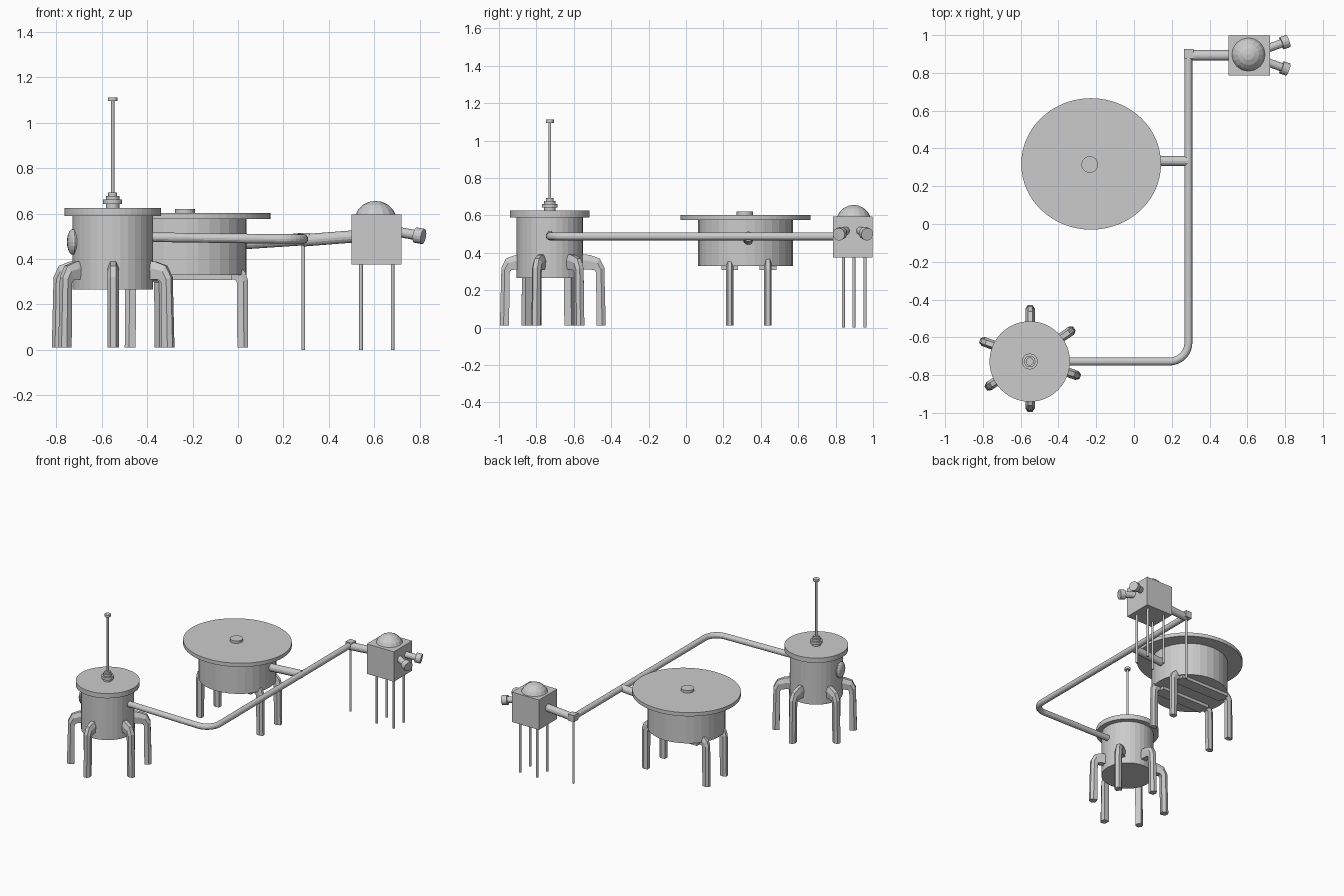
import bpy, bmesh, math
from mathutils import Vector, Matrix

if "Cube" in bpy.data.objects:
    bpy.data.objects.remove(bpy.data.objects["Cube"])


def finish(name, bm):
    bmesh.ops.recalc_face_normals(bm, faces=bm.faces)
    me = bpy.data.meshes.new(name)
    bm.to_mesh(me)
    bm.free()
    ob = bpy.data.objects.new(name, me)
    bpy.context.collection.objects.link(ob)
    return ob


def rod(name, a, b, r, sides=16):
    """Closed cylinder between two points."""
    a, b = Vector(a), Vector(b)
    d = b - a
    bm = bmesh.new()
    m = Matrix.Translation((a + b) / 2) @ d.to_track_quat('Z', 'Y').to_matrix().to_4x4()
    bmesh.ops.create_cone(bm, cap_ends=True, segments=sides, radius1=r, radius2=r,
                          depth=d.length, matrix=m)
    return finish(name, bm)


def drum(name, x, y, z0, z1, rx, ry=None, sides=48):
    """Upright round or oval drum."""
    bm = bmesh.new()
    m = Matrix.Translation((x, y, (z0 + z1) / 2)) @ Matrix.Diagonal((rx, ry or rx, z1 - z0, 1))
    bmesh.ops.create_cone(bm, cap_ends=True, segments=sides, radius1=1, radius2=1,
                          depth=1, matrix=m)
    return finish(name, bm)


def box(name, lo, hi):
    lo, hi = Vector(lo), Vector(hi)
    bm = bmesh.new()
    bmesh.ops.create_cube(bm, size=1, matrix=Matrix.Translation((lo + hi) / 2)
                          @ Matrix.Diagonal((*(hi - lo), 1)))
    return finish(name, bm)


def ball(name, c, scale, rot=0, u=16, v=10):
    bm = bmesh.new()
    bmesh.ops.create_uvsphere(bm, u_segments=u, v_segments=v, radius=1,
                              matrix=Matrix.Translation(c) @ Matrix.Rotation(rot, 4, 'Z')
                              @ Matrix.Diagonal((*scale, 1)))
    return finish(name, bm)


def bent_leg(name, x, y, angle, outer, inner, width):
    """Elbowed leg: chamfered section swept along paired outer/inner points."""
    bm = bmesh.new()
    w = width / 2
    rings = []
    for (ro, zo), (ri, zi) in zip(outer, inner):
        o, i = Vector((ro, 0, zo)), Vector((ri, 0, zi))
        m = o.lerp(i, 0.4)
        side = Vector((0, w, 0))
        rings.append([bm.verts.new(p) for p in
                      (o + side * .5, m + side, i + side * .8,
                       i - side * .8, m - side, o - side * .5)])
    for p, q in zip(rings, rings[1:]):
        for k in range(6):
            bm.faces.new((p[k], p[(k + 1) % 6], q[(k + 1) % 6], q[k]))
    bm.faces.new(rings[0])
    bm.faces.new(rings[-1])
    bm.transform(Matrix.Translation((x, y, 0)) @ Matrix.Rotation(angle, 4, 'Z'))
    return finish(name, bm)


def pipe(name, pts, r, sides=16):
    """Swept tube along a path lying nearly level."""
    pts = [Vector(p) for p in pts]
    bm = bmesh.new()
    rings = []
    for i, p in enumerate(pts):
        t = (pts[min(i + 1, len(pts) - 1)] - pts[max(i - 1, 0)]).normalized()
        s = t.cross(Vector((0, 0, 1))).normalized()
        u = s.cross(t)
        rings.append([bm.verts.new(p + (s * math.cos(a) + u * math.sin(a)) * r)
                      for a in (2 * math.pi * k / sides for k in range(sides))])
    for p, q in zip(rings, rings[1:]):
        for k in range(sides):
            bm.faces.new((p[k], p[(k + 1) % sides], q[(k + 1) % sides], q[k]))
    bm.faces.new(rings[0])
    bm.faces.new(rings[-1])
    return finish(name, bm)


# Small round building with lid
sx, sy = -0.552, -0.728
drum("small_tank_body", sx, sy, 0.265, 0.595, 0.177, sides=32)
drum("small_tank_lid", sx, sy, 0.59, 0.625, 0.213)
ball("porthole", (sx - 0.176, sy - 0.03, 0.475), (0.024, 0.057, 0.057), math.radians(10))

# Antenna with stepped base
for i, (z0, z1, r) in enumerate([(0.625, 0.642, 0.03), (0.642, 0.662, 0.042),
                                 (0.662, 0.678, 0.03), (0.678, 0.692, 0.02)]):
    drum(f"antenna_base_{i}", sx, sy, z0, z1, r, sides=24)
drum("antenna_rod", sx, sy, 0.69, 1.097, 0.007, sides=12)
drum("antenna_tip", sx, sy, 1.095, 1.112, 0.021, sides=16)

# Six elbowed legs
outer = [(0.14, 0.395), (0.20, 0.388), (0.25, 0.37), (0.275, 0.32), (0.283, 0.01)]
inner = [(0.14, 0.31), (0.20, 0.31), (0.222, 0.308), (0.231, 0.295), (0.234, 0.01)]
for i, a in enumerate((90, 34, -20, -90, 214, 160)):
    bent_leg(f"small_tank_leg_{i}", sx + 0.002, sy + 0.016, math.radians(a), outer, inner, 0.05)

# Large oval tank with overhanging lid
bx, by = -0.227, 0.318
drum("large_tank_body", bx, by, 0.33, 0.578, 0.265, 0.253, 32)
drum("large_tank_lid", bx, by, 0.575, 0.602, 0.37, 0.348, 64)
drum("large_tank_knob", bx - 0.007, by - 0.003, 0.60, 0.62, 0.044, sides=24)

# Under-beams and four legs
outer = [(0.17, 0.375), (0.235, 0.365), (0.258, 0.345), (0.27, 0.31), (0.272, 0.01)]
inner = [(0.17, 0.31), (0.20, 0.31), (0.215, 0.308), (0.222, 0.295), (0.224, 0.01)]
for j, y in enumerate((0.234, 0.438)):
    box(f"large_tank_beam_{j}", (bx - 0.20, y - 0.045, 0.308), (bx + 0.20, y + 0.045, 0.335))
    for k, a in enumerate((0, math.pi)):
        bent_leg(f"large_tank_leg_{j}{k}", bx, y, a, outer, inner, 0.04)

# Main pipe with rounded corner, and branches
px, R = 0.288, 0.1
path = [(sx + 0.16, sy, 0.496)]
for i in range(9):
    a = math.radians(-90 + 90 * i / 8)
    path.append((px - R + R * math.cos(a), sy + R + R * math.sin(a), 0.488))
path.append((px, 0.90, 0.488))
pipe("main_pipe", path, 0.021)
rod("large_tank_branch", (0.0, 0.333, 0.468), (px, 0.333, 0.487), 0.027)
rod("box_branch", (px, 0.893, 0.482), (0.52, 0.893, 0.5), 0.027)

# Corner joint on a thin post
box("corner_joint", (0.264, 0.876, 0.467), (0.314, 0.926, 0.515))
drum("joint_post", px, 0.898, 0, 0.47, 0.008, sides=12)

# Box cabin with dome and stilts
box("cabin", (0.5, 0.785, 0.375), (0.72, 0.998, 0.595))
ball("cabin_dome", (0.606, 0.897, 0.562), (0.095, 0.095, 0.094))
for x in (0.542, 0.681):
    for y in (0.842, 0.958):
        drum(f"cabin_stilt_{x}_{y}", x, y, 0, 0.38, 0.008, sides=12)

# Two splayed lamps
for s, n in ((1, "back"), (-1, "front")):
    a = Vector((0.69, 0.893 + s * 0.03, 0.522))
    b = Vector((0.80, 0.893 + s * 0.07, 0.502))
    d = (b - a).normalized()
    rod(f"lamp_neck_{n}", a, b, 0.022)
    rod(f"lamp_head_{n}", b - d * 0.02, b + d * 0.018, 0.034)
